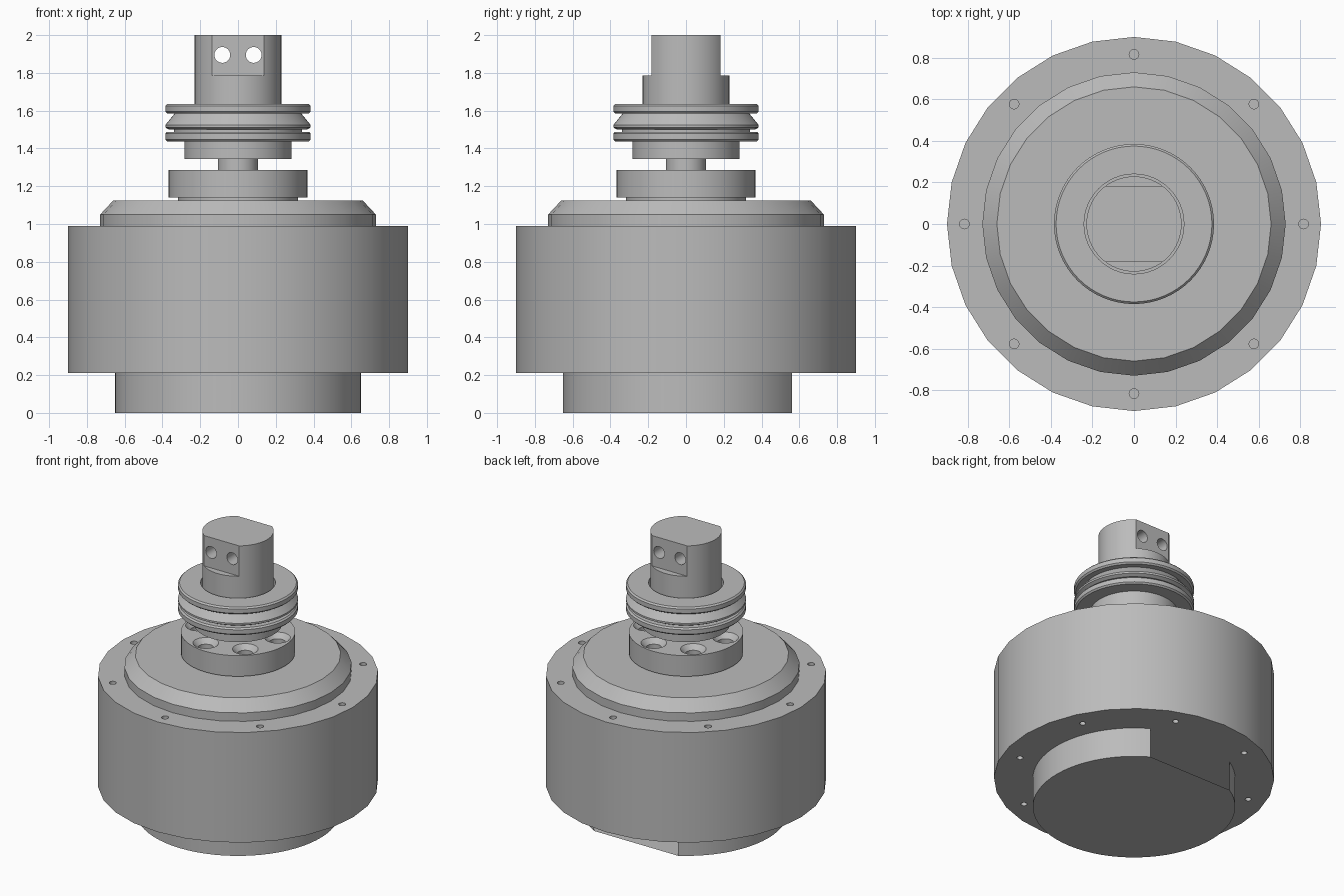
import bpy, bmesh, math
from mathutils import Matrix, Vector

if "Cube" in bpy.data.objects:
    bpy.data.objects.remove(bpy.data.objects["Cube"])

steel = bpy.data.materials.new("plain_steel")
steel.use_nodes = True
STEEL = (0.5, 0.5, 0.5, 1)
steel.diffuse_color = STEEL
steel.node_tree.nodes["Principled BSDF"].inputs["Base Color"].default_value = STEEL


def finish(name, bm):
    mesh = bpy.data.meshes.new(name)
    bm.to_mesh(mesh)
    bm.free()
    mesh.materials.append(steel)
    ob = bpy.data.objects.new(name, mesh)
    bpy.context.collection.objects.link(ob)
    return ob


def smooth(ob):
    bpy.ops.object.select_all(action='DESELECT')
    ob.select_set(True)
    bpy.context.view_layer.objects.active = ob
    bpy.ops.object.shade_smooth_by_angle(angle=math.radians(25))


def lathe(name, profile, sides):
    """Closed solid turned from (radius, height) points, bottom to top."""
    bm = bmesh.new()
    rings = []
    for r, z in profile:
        rings.append([bm.verts.new((r * math.cos(math.tau * i / sides),
                                    r * math.sin(math.tau * i / sides), z))
                      for i in range(sides)])
    for a, b in zip(rings, rings[1:]):
        for i in range(sides):
            j = (i + 1) % sides
            bm.faces.new((a[i], a[j], b[j], b[i]))
    bm.faces.new(rings[0][::-1])
    bm.faces.new(rings[-1])
    return finish(name, bm)


def add_cone(bm, centre, r1, r2, depth, turn=Matrix()):
    bmesh.ops.create_cone(bm, cap_ends=True, segments=24, radius1=r1, radius2=r2,
                          depth=depth, matrix=Matrix.Translation(centre) @ turn)


def polar(radius, degrees, z):
    a = math.radians(degrees)
    return Vector((radius * math.cos(a), radius * math.sin(a), z))


def cut(ob, bm):
    """Subtract the shapes in bm from ob and drop the cutter."""
    cutter = finish("cutter", bm)
    cutter.hide_render = True
    mod = ob.modifiers.new("cut", 'BOOLEAN')
    mod.operation = 'DIFFERENCE'
    mod.solver = 'EXACT'
    mod.object = cutter
    bpy.context.view_layer.objects.active = ob
    bpy.ops.object.modifier_apply(modifier="cut")
    bpy.data.objects.remove(cutter)


# Base boss: thin shell, open on its flattened back side
R, FLAT, TOP, N = 0.65, 0.56, 0.21, 56
start = math.pi - math.asin(FLAT / R)
sweep = math.tau - (math.pi - 2 * math.asin(FLAT / R))
bm = bmesh.new()
low, high = [[bm.verts.new((R * math.cos(start + sweep * i / N),
                            R * math.sin(start + sweep * i / N), z))
              for i in range(N + 1)] for z in (0, TOP)]
for i in range(N):
    bm.faces.new((low[i], low[i + 1], high[i + 1], high[i]))
bm.faces.new(low[::-1])
smooth(finish("base_boss", bm))

# Main drum with blind screw holes on both end faces
drum = lathe("main_drum", [(0.9, TOP), (0.9, 0.99)], 28)
bm = bmesh.new()
for k in range(8):
    add_cone(bm, polar(0.816, 45 * k, 0.99), 0.023, 0.023, 0.16)
    add_cone(bm, polar(0.78, 25 + 45 * k, TOP), 0.02, 0.02, 0.16)
cut(drum, bm)
smooth(drum)

# Chamfered cover plate
smooth(lathe("cover_plate", [(0.73, 0.99), (0.73, 1.05), (0.66, 1.125)], 28))

# Bolt flange with a spacer step and countersunk holes
flange = lathe("bolt_flange", [(0.318, 1.125), (0.318, 1.14), (0.367, 1.14),
                               (0.367, 1.287)], 64)
sinks, bores = bmesh.new(), bmesh.new()
for k in range(6):
    angle = 60 * k - 45
    add_cone(sinks, polar(0.27, angle, 1.27), 0.048, 0.086, 0.04)
    add_cone(bores, polar(0.27, angle, 1.23), 0.052, 0.052, 0.12)
cut(flange, sinks)
cut(flange, bores)
smooth(flange)

# Thin stem
smooth(lathe("stem", [(0.107, 1.2), (0.107, 1.36)], 48))


# Grooved ring: lower collar, two rims and a tapered middle, bored at the top
def rim(z0, z1, r=0.385, c=0.01):
    return [(r - c, z0), (r, z0 + c), (r, z1 - c), (r - c, z1)]


profile = [(0.283, 1.343), (0.283, 1.437)] + rim(1.437, 1.488)
profile += [(0.34, 1.488), (0.34, 1.5), (0.365, 1.5), (0.385, 1.511),
            (0.385, 1.524), (0.335, 1.585)]
profile += rim(1.585, 1.635) + [(0.24, 1.635), (0.24, 1.5)]
smooth(lathe("grooved_ring", profile, 64))

# Drive shaft with two flats and a pair of cross holes
shaft = lathe("drive_shaft", [(0.229, 1.45), (0.229, 2.0)], 64)
bm = bmesh.new()
for side in (-1, 1):
    bmesh.ops.create_cube(bm, size=1, matrix=Matrix.Translation((0, side * 0.283, 1.935))
                          @ Matrix.Diagonal((0.6, 0.2, 0.3, 1)))
cut(shaft, bm)
bm = bmesh.new()
for x in (-0.083, 0.083):
    add_cone(bm, (x, 0, 1.895), 0.042, 0.042, 0.8, Matrix.Rotation(math.pi / 2, 4, 'X'))
cut(shaft, bm)
smooth(shaft)
